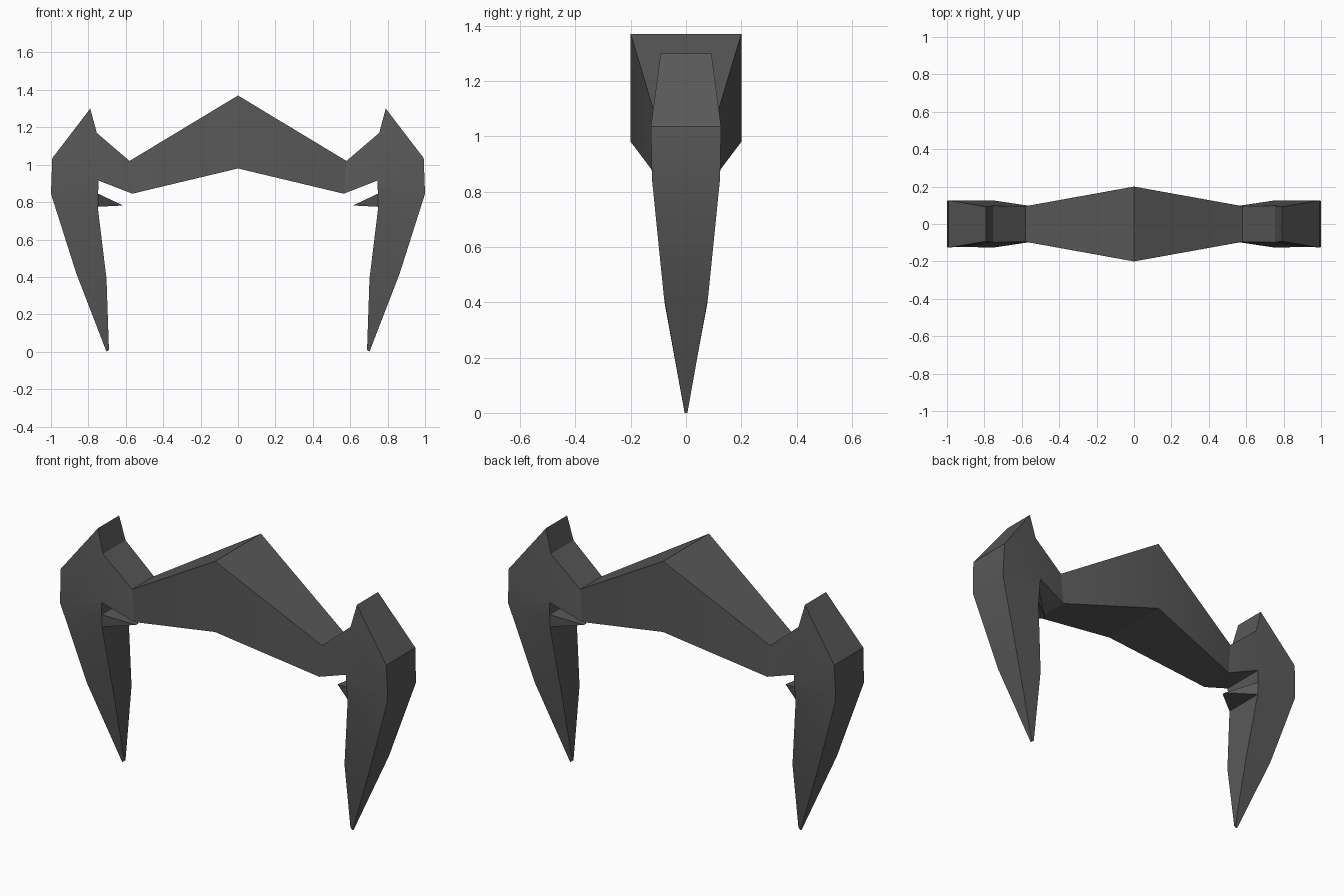
import bpy, bmesh, math

if "Cube" in bpy.data.objects:
    bpy.data.objects.remove(bpy.data.objects["Cube"])

metal = bpy.data.materials.new("dark grey")
metal.diffuse_color = (0.1, 0.1, 0.1, 1)
metal.use_nodes = True
metal.node_tree.nodes["Principled BSDF"].inputs["Base Color"].default_value = metal.diffuse_color


def slab(name, outline, patches, open_edge=None, sides=(1,)):
    """Outline of (x, z, half depth) points; patches tile the front and back."""
    bm = bmesh.new()
    n = len(outline)
    for s in sides:
        front = [bm.verts.new((s * x, -d, z)) for x, z, d in outline]
        back = [bm.verts.new((s * x, d, z)) for x, z, d in outline]
        for p in patches:
            bm.faces.new([front[i] for i in p])
            bm.faces.new([back[i] for i in reversed(p)])
        for i in range(n):
            j = (i + 1) % n
            if open_edge is None or i not in open_edge:
                bm.faces.new([front[j], front[i], back[i], back[j]])
    bmesh.ops.recalc_face_normals(bm, faces=bm.faces)
    me = bpy.data.meshes.new(name)
    bm.to_mesh(me)
    bm.free()
    me.materials.append(metal)
    ob = bpy.data.objects.new(name, me)
    bpy.context.collection.objects.link(ob)
    bpy.ops.object.select_all(action='DESELECT')
    ob.select_set(True)
    bpy.context.view_layer.objects.active = ob
    bpy.ops.object.shade_smooth_by_angle(angle=math.radians(25))
    return ob


# Peaked crossbeam, open where it runs into the legs
slab("crossbeam",
     [(0, 1.37, .2), (.58, 1.02, .095), (.565, .845, .098),
      (0, .98, .2), (-.565, .845, .098), (-.58, 1.02, .095)],
     [(0, 3, 2, 1), (0, 5, 4, 3)], open_edge=(1, 4))

# Clawed legs with shoulder horn and inner spike
leg = [(.58, 1.02, .095), (.755, 1.17, .098), (.79, 1.30, .092),
       (.993, 1.035, .127), (1.0, .845, .123), (.865, .42, .08),
       (.703, .0, .005), (.69, .01, .005), (.703, .39, .076),
       (.75, .775, .115), (.615, .782, .01), (.748, .845, .12),
       (.745, .915, .125), (.565, .845, .098)]
for name, side in (("right_leg", 1), ("left_leg", -1)):
    slab(name, leg,
         [(0, 13, 12, 1), (1, 3, 2), (1, 12, 4, 3), (12, 11, 4), (11, 9, 4),
          (11, 10, 9), (9, 8, 5, 4), (8, 7, 6, 5)],
         open_edge=(13,), sides=(side,))
